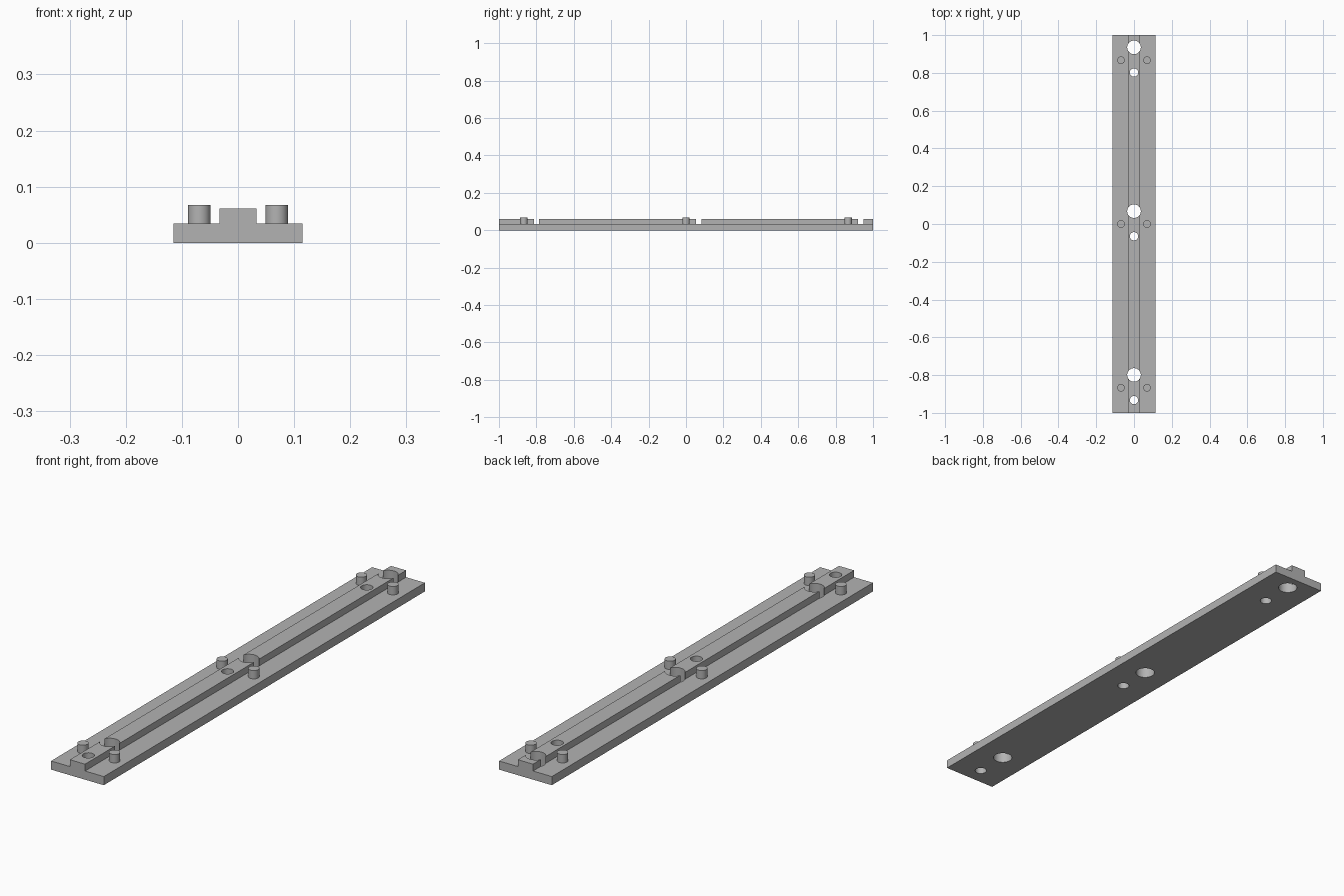
import bpy
import bmesh
from mathutils import Vector

cube = bpy.data.objects.get("Cube")
if cube:
    bpy.data.objects.remove(cube, do_unlink=True)

# Overall sizes
HALF_LENGTH = 1.0
HALF_WIDTH, BASE_TOP = 0.115, 0.034
RAIL_HALF, RAIL_TOP = 0.033, 0.061
PEG_X, PEG_RADIUS, PEG_TOP = 0.069, 0.02, 0.067
STATIONS = (-0.867, 0.0, 0.867)
HOLE_OFFSET = 0.068

grey = bpy.data.materials.new("plain grey")
grey.use_nodes = True
grey.diffuse_color = (0.45, 0.45, 0.45, 1)
grey.node_tree.nodes["Principled BSDF"].inputs["Base Color"].default_value = grey.diffuse_color


def add_object(name, bm):
    bmesh.ops.recalc_face_normals(bm, faces=bm.faces)
    mesh = bpy.data.meshes.new(name)
    bm.to_mesh(mesh)
    bm.free()
    mesh.materials.append(grey)
    obj = bpy.data.objects.new(name, mesh)
    bpy.context.collection.objects.link(obj)
    return obj


def activate(obj):
    bpy.ops.object.select_all(action="DESELECT")
    obj.select_set(True)
    bpy.context.view_layer.objects.active = obj


def cylinder(name, x, y, radius, bottom, top):
    bm = bmesh.new()
    bmesh.ops.create_cone(bm, cap_ends=True, segments=48, radius1=radius,
                          radius2=radius, depth=top - bottom)
    bmesh.ops.translate(bm, verts=bm.verts, vec=(x, y, (top + bottom) / 2))
    return add_object(name, bm)


# Stepped strip: T-shaped profile swept along its length
right_half = [(HALF_WIDTH, 0), (HALF_WIDTH, BASE_TOP),
              (RAIL_HALF, BASE_TOP), (RAIL_HALF, RAIL_TOP)]
profile = right_half + [(-x, z) for x, z in reversed(right_half)]
bm = bmesh.new()
face = bm.faces.new([bm.verts.new((x, -HALF_LENGTH, z)) for x, z in profile])
swept = bmesh.ops.extrude_face_region(bm, geom=[face])
end = [v for v in swept["geom"] if isinstance(v, bmesh.types.BMVert)]
bmesh.ops.translate(bm, verts=end, vec=Vector((0, 2 * HALF_LENGTH, 0)))
strip = add_object("railed_strip", bm)

# Large and small through holes at each station
for station in STATIONS:
    for offset, radius in ((HOLE_OFFSET, 0.036), (-HOLE_OFFSET + 0.003, 0.022)):
        cutter = cylinder("hole_cutter", 0, station + offset, radius, -0.05, 0.12)
        cutter.hide_render = True
        cut = strip.modifiers.new("hole", "BOOLEAN")
        cut.operation = "DIFFERENCE"
        cut.solver = "EXACT"
        cut.object = cutter
        activate(strip)
        bpy.ops.object.modifier_apply(modifier=cut.name)
        bpy.data.objects.remove(cutter, do_unlink=True)

# Locating pegs in mirrored pairs
parts = [strip]
for station, place in zip(STATIONS, ("front", "middle", "back")):
    for side, sign in (("left", 1), ("right", -1)):
        parts.append(cylinder(f"{place}_{side}_peg", sign * PEG_X, station,
                              PEG_RADIUS, BASE_TOP - 0.005, PEG_TOP))

for part in parts:
    activate(part)
    bpy.ops.object.shade_smooth_by_angle(angle=0.6)
